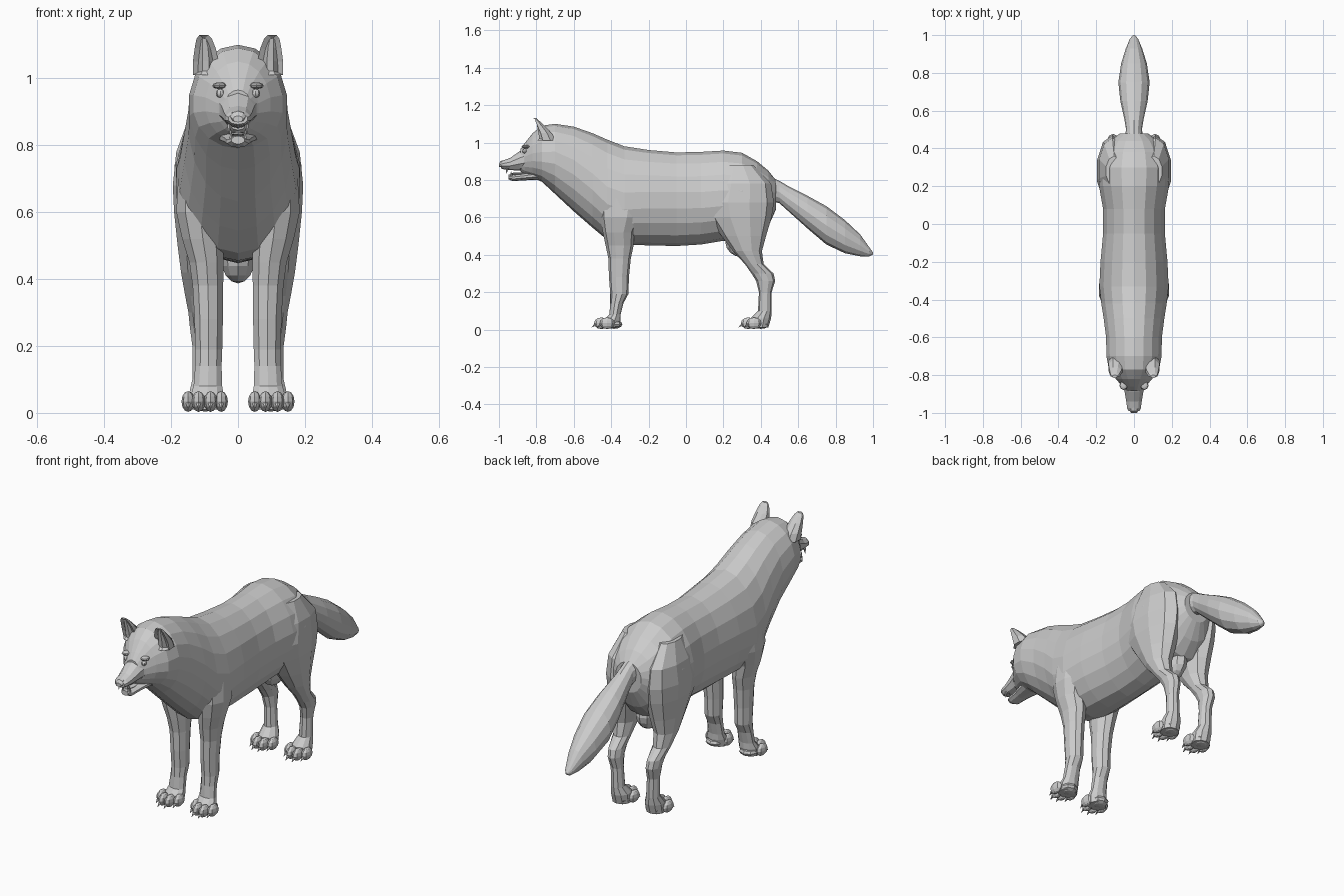
import bpy, bmesh
from math import sin, cos, tau
from mathutils import Vector, Matrix


def finish(name, bm, mirror=False):
    """Turn a bmesh into a flat-shaded object, optionally mirrored over x."""
    bmesh.ops.recalc_face_normals(bm, faces=bm.faces)
    me = bpy.data.meshes.new(name)
    bm.to_mesh(me)
    bm.free()
    ob = bpy.data.objects.new(name, me)
    bpy.context.collection.objects.link(ob)
    if mirror:
        ob.modifiers.new("mirror", 'MIRROR')
    return ob


def loft(rings):
    """Skin a list of point rings and close both ends."""
    bm = bmesh.new()
    loops = [[bm.verts.new(p) for p in r] for r in rings]
    n = len(loops[0])
    for a, b in zip(loops, loops[1:]):
        for i in range(n):
            j = (i + 1) % n
            bm.faces.new((a[i], a[j], b[j], b[i]))
    bm.faces.new(loops[0])
    bm.faces.new(loops[-1])
    return bm


def along_y(rows, n=16):
    """Rows: y, top z, bottom z, half width, height of widest point."""
    rings = []
    for y, top, bot, hw, *mid in rows:
        zc = mid[0] if mid else (top + bot) / 2
        ring = []
        for i in range(n):
            a = tau * i / n
            s, c = sin(a), cos(a)
            ring.append((hw * s, y, zc + c * ((top - zc) if c > 0 else (zc - bot))))
        rings.append(ring)
    return loft(rings)


def along_z(rows, n=10):
    """Rows: z, front y, back y, inner x, outer x."""
    return loft([[((x0 + x1) / 2 + (x1 - x0) / 2 * cos(tau * (i + .5) / n),
                   (y0 + y1) / 2 + (y1 - y0) / 2 * sin(tau * (i + .5) / n), z)
                  for i in range(n)] for z, y0, y1, x0, x1 in rows])


def add_ball(bm, loc, size, u=8, v=6):
    m = Matrix.Translation(loc) @ Matrix.Diagonal((*size, 1))
    bmesh.ops.create_uvsphere(bm, u_segments=u, v_segments=v, radius=1, matrix=m)


def add_spike(bm, base, tip, r):
    d = Vector(tip) - Vector(base)
    m = Matrix.Translation(Vector(base) + d / 2) @ d.to_track_quat('Z', 'Y').to_matrix().to_4x4()
    bmesh.ops.create_cone(bm, segments=5, radius1=r, radius2=r * .1, depth=d.length,
                          cap_ends=True, matrix=m)


# Torso, neck and skull in one skin
finish("body", along_y([
    (-.885, .965, .845, .042, .91), (-.86, 1.00, .83, .062, .91),
    (-.82, 1.05, .812, .098, .92), (-.77, 1.09, .79, .135, .92),
    (-.70, 1.10, .725, .148, .92), (-.60, 1.085, .632, .150, .87),
    (-.50, 1.05, .545, .163, .79), (-.42, 1.015, .478, .176, .71),
    (-.33, .98, .455, .186, .68), (-.20, .96, .45, .180, .69),
    (-.05, .947, .447, .166, .69), (.08, .95, .455, .166, .69),
    (.20, .957, .475, .188, .70), (.30, .945, .46, .192, .70),
    (.38, .90, .48, .172, .70), (.44, .85, .55, .130, .70),
    (.48, .80, .64, .075, .72)], 18))

# Groin between the thighs
bm = bmesh.new()
add_ball(bm, (0, .30, .47), (.055, .09, .083), 10, 8)
finish("groin", bm)

# Bushy tail
finish("tail", along_y([
    (.42, .83, .70, .055), (.50, .795, .675, .042), (.55, .765, .63, .050),
    (.65, .715, .54, .072), (.75, .66, .455, .083), (.85, .585, .408, .068),
    (.93, .51, .392, .043), (.98, .44, .392, .022), (1.0, .412, .402, .005)], 12))

# Muzzle, nose and lower jaw
finish("muzzle", along_y([
    (-.82, .99, .85, .072), (-.89, .953, .85, .052), (-.94, .918, .853, .043),
    (-.975, .905, .857, .038), (-.99, .895, .862, .030)], 10))
finish("nose", along_y([
    (-.965, .908, .875, .024), (-.99, .902, .868, .023), (-1.0, .888, .868, .015)], 8))
finish("lower_jaw", along_y([
    (-.79, .85, .80, .06), (-.87, .834, .798, .042),
    (-.925, .828, .793, .035), (-.948, .828, .803, .02)], 10))
bm = bmesh.new()
add_ball(bm, (0, -.89, .834), (.022, .05, .007))
finish("tongue", bm)

# Canine teeth
bm = bmesh.new()
add_spike(bm, (.026, -.955, .862), (.026, -.96, .832), .007)
add_spike(bm, (.020, -.932, .82), (.022, -.936, .85), .006)
finish("teeth", bm, True)

# Eyes under heavy brows
bm = bmesh.new()
add_ball(bm, (.053, -.862, .955), (.013, .013, .013))
finish("eyes", bm, True)
bm = bmesh.new()
add_ball(bm, (.055, -.855, .978), (.022, .024, .010))
finish("brows", bm, True)

# Ears with a hollow front
bm = along_z([(1.01, -.80, -.69, .055, .137), (1.05, -.805, -.715, .055, .138),
              (1.09, -.812, -.755, .064, .132), (1.118, -.816, -.785, .076, .126),
              (1.13, -.815, -.80, .088, .116)], 8)
bmesh.ops.recalc_face_normals(bm, faces=bm.faces)
front = [f for f in bm.faces if f.normal.y < -.6]
bmesh.ops.inset_region(bm, faces=front, thickness=.009, depth=-.014)
finish("ears", bm, True)

# Front legs, shoulder to wrist
finish("front_legs", along_z([
    (.80, -.42, -.27, .06, .15), (.70, -.46, -.22, .05, .182),
    (.60, -.46, -.24, .04, .188), (.52, -.445, -.275, .04, .170),
    (.45, -.43, -.28, .04, .148), (.38, -.415, -.295, .042, .138),
    (.28, -.412, -.305, .043, .132), (.19, -.405, -.308, .045, .130),
    (.14, -.405, -.335, .047, .130), (.08, -.41, -.35, .045, .135),
    (.05, -.44, -.35, .04, .145), (.01, -.44, -.36, .045, .145)]), True)

# Hind legs, haunch to hock and ankle
finish("hind_legs", along_z([
    (.88, .20, .36, .06, .150), (.78, .13, .455, .04, .188),
    (.68, .095, .47, .03, .199), (.60, .12, .458, .03, .195),
    (.50, .19, .428, .04, .184), (.42, .25, .406, .06, .173),
    (.35, .315, .415, .072, .160), (.30, .35, .468, .076, .150),
    (.26, .375, .477, .076, .146), (.20, .39, .458, .074, .138),
    (.10, .385, .458, .068, .138), (.06, .345, .455, .05, .148),
    (.01, .345, .44, .05, .148)]), True)

# Paws: four toes with claws and a heel pad
for name, y in (("front_paws", -.44), ("hind_paws", .345)):
    bm = bmesh.new()
    add_ball(bm, (.098, y + .055, .028), (.048, .045, .024))
    for x, dy in ((.05, .018), (.082, -.012), (.118, -.012), (.149, .018)):
        add_ball(bm, (x, y + dy, .034), (.020, .040, .031))
        add_spike(bm, (x, y + dy - .03, .028), (x, y + dy - .052, .012), .008)
    finish(name, bm, True)
